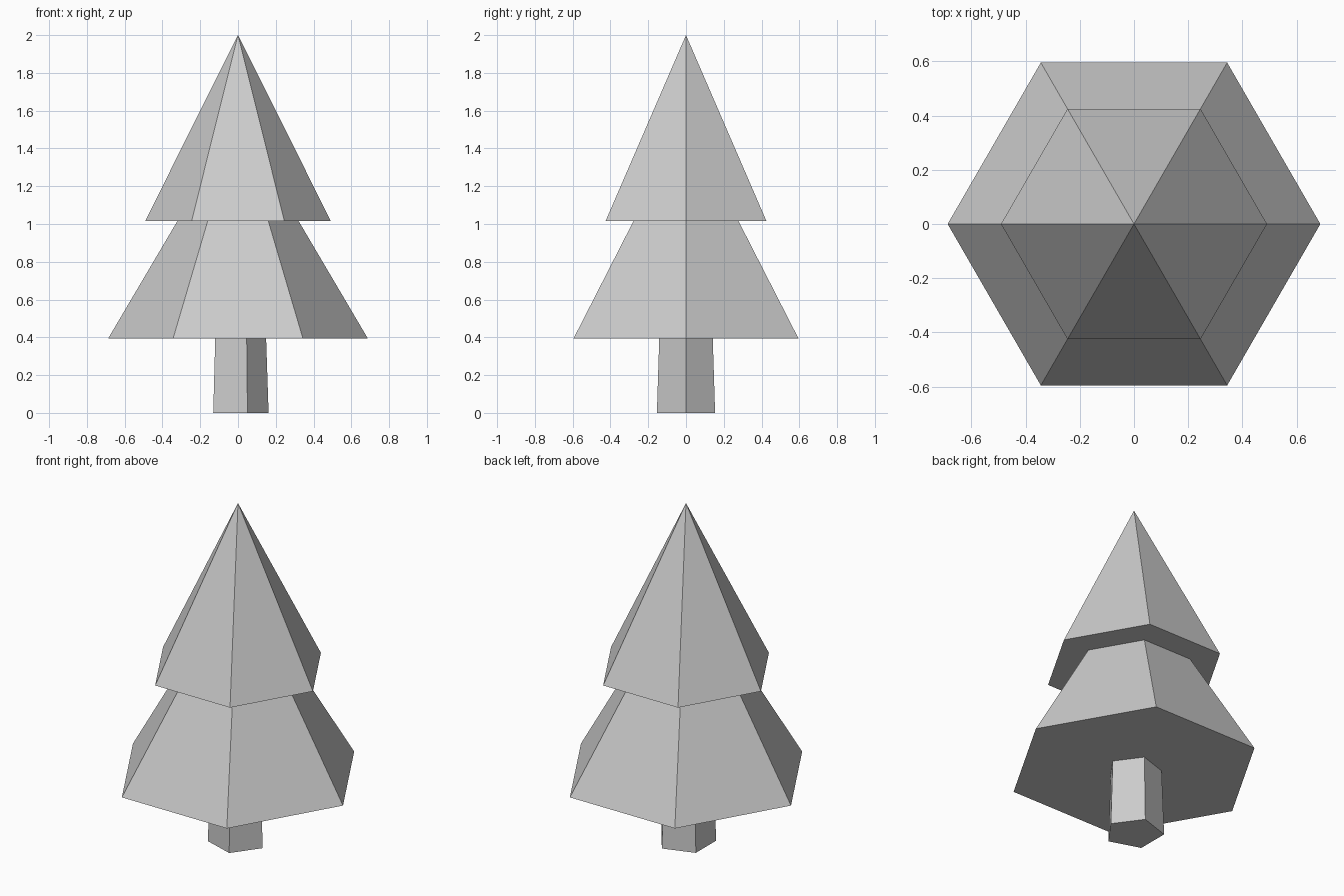
import bpy, bmesh
from math import cos, sin, tau

if "Cube" in bpy.data.objects:
    bpy.data.objects.remove(bpy.data.objects["Cube"])


def tapered(name, sides, z0, r0, z1, r1=0.0):
    """Closed flat-sided taper with one corner on +x; comes to a point if r1 is 0."""
    bm = bmesh.new()

    def ring(r, z):
        return [bm.verts.new((r * cos(tau * i / sides), r * sin(tau * i / sides), z))
                for i in range(sides)]

    low = ring(r0, z0)
    bm.faces.new(low[::-1])
    if r1:
        high = ring(r1, z1)
        bm.faces.new(high)
    else:
        tip = bm.verts.new((0, 0, z1))
    for i in range(sides):
        j = (i + 1) % sides
        upper = [high[j], high[i]] if r1 else [tip]
        bm.faces.new([low[i], low[j]] + upper)
    mesh = bpy.data.meshes.new(name)
    bm.to_mesh(mesh)
    bm.free()
    obj = bpy.data.objects.new(name, mesh)
    bpy.context.collection.objects.link(obj)
    return obj


# Five-sided trunk, running slightly into the foliage
tapered("trunk", 5, 0.0, 0.162, 0.45, 0.147)

# Two six-sided foliage tiers
tapered("lower_foliage", 6, 0.393, 0.688, 1.56)
tapered("upper_foliage", 6, 1.017, 0.491, 2.0)
